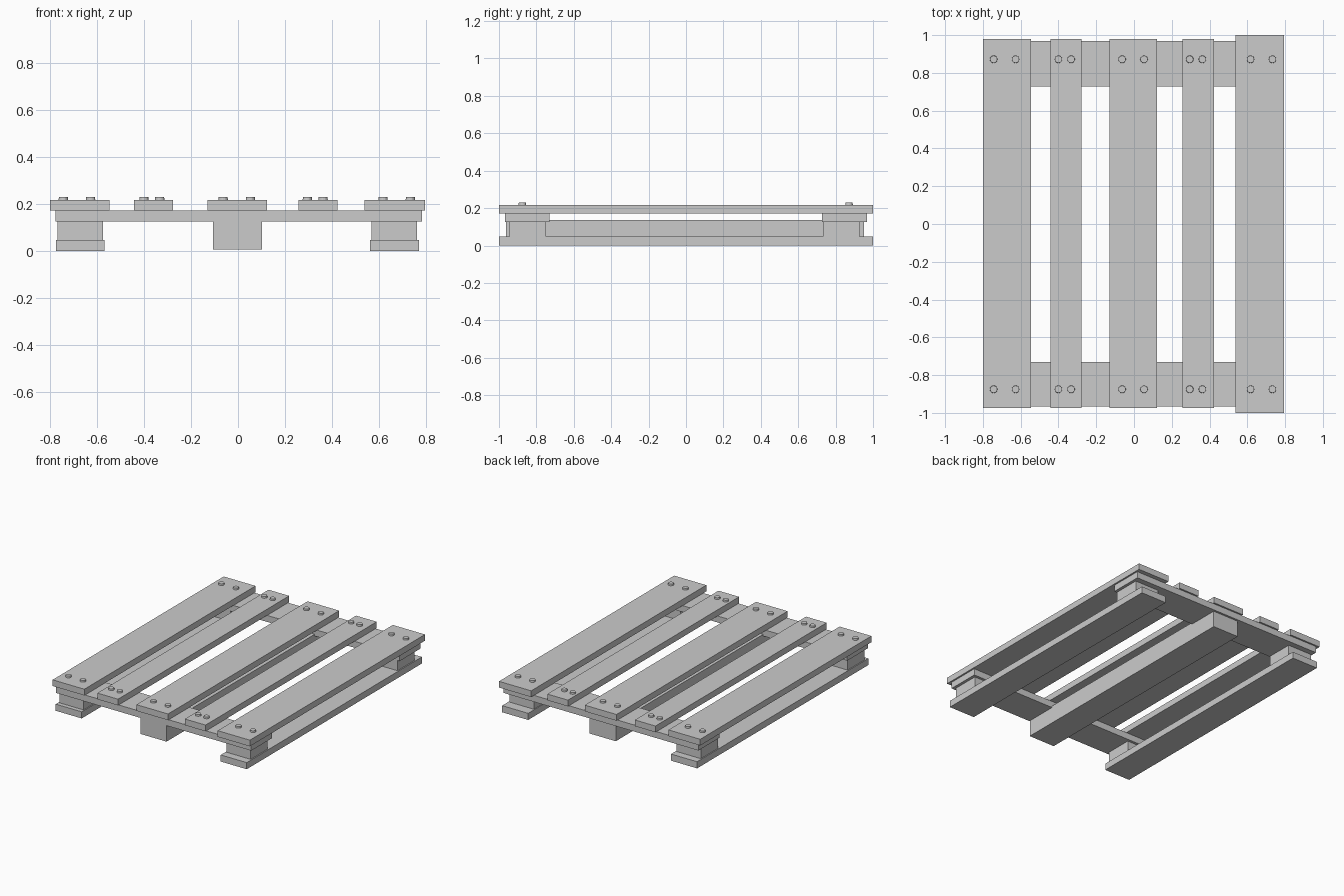
import bpy, bmesh
from mathutils import Matrix

if "Cube" in bpy.data.objects:
    bpy.data.objects.remove(bpy.data.objects["Cube"])


def box(name, x, y, z):
    """Axis-aligned box from (min, max) ranges."""
    bm = bmesh.new()
    bmesh.ops.create_cube(bm, size=1)
    for v in bm.verts:
        v.co = [r[0] if c < 0 else r[1] for c, r in zip(v.co, (x, y, z))]
    return finish(name, bm)


def finish(name, bm):
    me = bpy.data.meshes.new(name)
    bm.to_mesh(me)
    bm.free()
    ob = bpy.data.objects.new(name, me)
    bpy.context.collection.objects.link(ob)
    return ob


def nail(name, x, y):
    bm = bmesh.new()
    bmesh.ops.create_cone(bm, cap_ends=True, segments=16, radius1=0.021,
                          radius2=0.019, depth=0.025,
                          matrix=Matrix.Translation((x, y, 0.2165)))
    return finish(name, bm)


# Deck planks with nail heads: x range, y range, nail x positions
short, full = (-0.975, 0.98), (-1.0, 1.0)
planks = [
    ((-0.80, -0.546), short, (-0.743, -0.627)),
    ((-0.442, -0.277), short, (-0.40, -0.333)),
    ((-0.13, 0.123), short, (-0.063, 0.053)),
    ((0.258, 0.423), short, (0.295, 0.362)),
    ((0.538, 0.795), full, (0.617, 0.733)),
]
for i, (x, y, nails) in enumerate(planks, 1):
    box(f"deck_plank_{i}", x, y, (0.172, 0.217))
    for j, nx in enumerate(nails, 1):
        nail(f"front_nail_{i}_{j}", nx, -0.875)
        nail(f"back_nail_{i}_{j}", nx, 0.872)

# Cross boards under the deck
box("front_cross_board", (-0.777, 0.783), (-0.967, -0.73), (0.125, 0.172))
box("back_cross_board", (-0.777, 0.783), (0.728, 0.968), (0.125, 0.172))

# Corner blocks
for side, x in (("left", (-0.768, -0.574)), ("right", (0.568, 0.762))):
    box(f"front_{side}_block", x, (-0.944, -0.749), (0.048, 0.125))
    box(f"back_{side}_block", x, (0.733, 0.927), (0.048, 0.125))

# Bottom runners and centre beam
box("left_runner", (-0.775, -0.567), short, (0, 0.048))
box("right_runner", (0.562, 0.77), full, (0, 0.048))
box("centre_beam", (-0.106, 0.103), (-0.963, 0.953), (0.007, 0.137))
